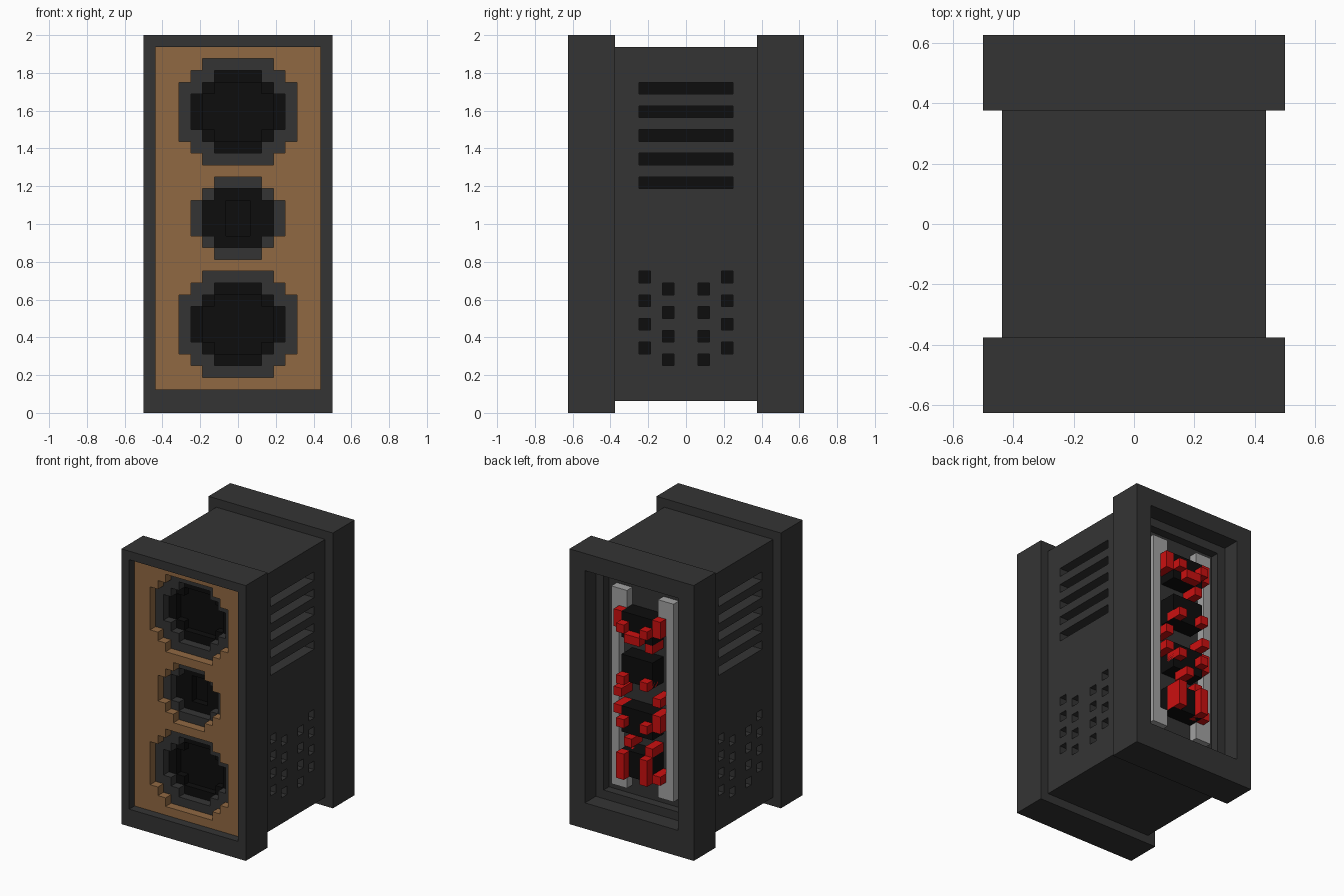
import bpy
import bmesh
from mathutils import Vector

U = 1 / 16  # one block of the model

if "Cube" in bpy.data.objects:
    bpy.data.objects.remove(bpy.data.objects["Cube"])


def material(name, r, g, b):
    m = bpy.data.materials.new(name)
    m.use_nodes = True
    m.diffuse_color = (r, g, b, 1)
    m.node_tree.nodes["Principled BSDF"].inputs["Base Color"].default_value = (r, g, b, 1)
    return m


charcoal = material("charcoal", .034, .034, .034)
black = material("black", .004, .004, .004)
wood = material("wood", .28, .14, .055)
silver = material("silver", .36, .36, .36)
red = material("red", .6, .005, .005)


def blocks(name, boxes, mat):
    """One object made of boxes (x0, x1, y0, y1, z0, z1), in block units."""
    bm = bmesh.new()
    for x0, x1, y0, y1, z0, z1 in boxes:
        verts = bmesh.ops.create_cube(bm, size=1)["verts"]
        size = Vector((x1 - x0, y1 - y0, z1 - z0))
        centre = Vector((x0 + x1, y0 + y1, z0 + z1)) / 2
        for v in verts:
            v.co = (v.co * size + centre) * U
    mesh = bpy.data.meshes.new(name)
    bm.to_mesh(mesh)
    bm.free()
    mesh.materials.append(mat)
    ob = bpy.data.objects.new(name, mesh)
    bpy.context.collection.objects.link(ob)
    return ob


def frame(name, outer, inner, y0, y1):
    """Rectangular frame; outer and inner are (half width, bottom, top)."""
    w, b, t = outer
    iw, ib, it = inner
    blocks(name, [(-w, -iw, y0, y1, b, t), (iw, w, y0, y1, b, t),
                  (-iw, iw, y0, y1, b, ib), (-iw, iw, y0, y1, it, t)], charcoal)


# Half widths of stepped round openings, row by row
LARGE = [3, 4, 5, 5, 5, 5, 5, 4, 3]
MEDIUM = [2, 3, 4, 4, 4, 3, 2]
SMALL = [2, 3, 3, 3, 2]
TINY = [1, 1, 1]


def pierced_panel(name, openings, y0, y1, mat, bottom=2, top=31):
    """Panel with stepped openings, given as (lowest row, half widths)."""
    half = {z + i: w for z, rows in openings for i, w in enumerate(rows)}
    boxes, start = [], bottom
    for z in range(bottom + 1, top + 1):
        w = half.get(start, 0)
        if z == top or half.get(z, 0) != w:
            if w:
                boxes += [(-7, -w, y0, y1, start, z), (w, 7, y0, y1, start, z)]
            else:
                boxes.append((-7, 7, y0, y1, start, z))
            start = z
    blocks(name, boxes, mat)


# Front: frame, wooden baffle, speaker rims and cones
frame("front_frame", (8, 0, 32), (7, 2, 31), -10, -6)
pierced_panel("front_baffle", [(3, LARGE), (13, MEDIUM), (21, LARGE)], -9, -8, wood)
pierced_panel("speaker_rims", [(4, MEDIUM), (14, SMALL), (22, MEDIUM)], -8, -7, charcoal)
pierced_panel("speaker_cones", [(5, SMALL), (15, TINY), (23, SMALL)], -7, -6.2, black)
blocks("cone_backing", [(-7, 7, -6.15, -6, 2, 31)], black)

# Cabinet with vents cut in both sides
cabinet = blocks("cabinet", [(-7, 7, -6, 6, 1, 31)], charcoal)
cabinet.data.materials.append(black)
cuts = []
for x0, x1 in ((-8, -5), (5, 8)):
    cuts += [(x0, x1, -4, 4, z, z + 1) for z in range(19, 28, 2)]
    for y, low in ((-4, 5), (-2, 4), (1, 4), (3, 5)):
        cuts += [(x0, x1, y, y + 1, z, z + 1) for z in range(low, low + 8, 2)]
cutter = blocks("vent_cutter", cuts, charcoal)
cutter.hide_render = True
cutter.hide_set(True)
boolean = cabinet.modifiers.new("vents", "BOOLEAN")
boolean.operation = "DIFFERENCE"
boolean.solver = "EXACT"
boolean.object = cutter
bpy.context.view_layer.objects.active = cabinet
bpy.ops.object.modifier_apply(modifier="vents")
bpy.data.objects.remove(cutter)
for face in cabinet.data.polygons:
    floor = abs(face.normal.x) > .9 and abs(face.center.x) < 6 * U
    face.material_index = 1 if floor else 0

# Back: two-step frame closed by a plate
frame("back_frame", (8, 0, 32), (6, 3, 30), 8, 10)
frame("back_inner_frame", (8, 0, 32), (5, 4, 29), 6, 8)
blocks("back_plate", [(-5, 5, 6, 7, 4, 29)], charcoal)

# Silver rails with a foot at each corner
rails = []
for side in (-1, 1):
    rails.append((min(3 * side, 4 * side), max(3 * side, 4 * side), 7, 8, 5, 28))
    for z in (5, 26):
        rails.append((min(2 * side, 3 * side), max(2 * side, 3 * side), 7, 8, z, z + 2))
blocks("back_rails", rails, silver)

# Black components on the back plate
blocks("back_components", [(-2, 2, 7, 9, z, z + 3) for z in (7, 12, 18, 23)], black)

# Red wiring, as (x, z, width, height) in two layers
lower = [(2, 24, 1, 2), (-3, 24, 1, 2), (-2, 22, 1, 1), (2, 16, 1, 1), (-3, 16, 1, 1),
         (2, 14, 1, 1), (-3, 13, 1, 2), (-2, 10, 1, 1), (-3, 7, 1, 1)]
upper = [(1, 24, 1, 1), (-1, 23, 2, 1), (-2, 24, 1, 1), (1, 18, 1, 1), (-2, 18, 1, 1),
         (1, 13, 1, 1), (-2, 13, 1, 1), (0, 11, 1, 1), (1, 7, 1, 3), (-2, 7, 1, 3)]
for name, layer, y in (("lower_wires", lower, 7), ("upper_wires", upper, 8)):
    blocks(name, [(x, x + w, y, y + 2, z, z + h) for x, z, w, h in layer], red)
